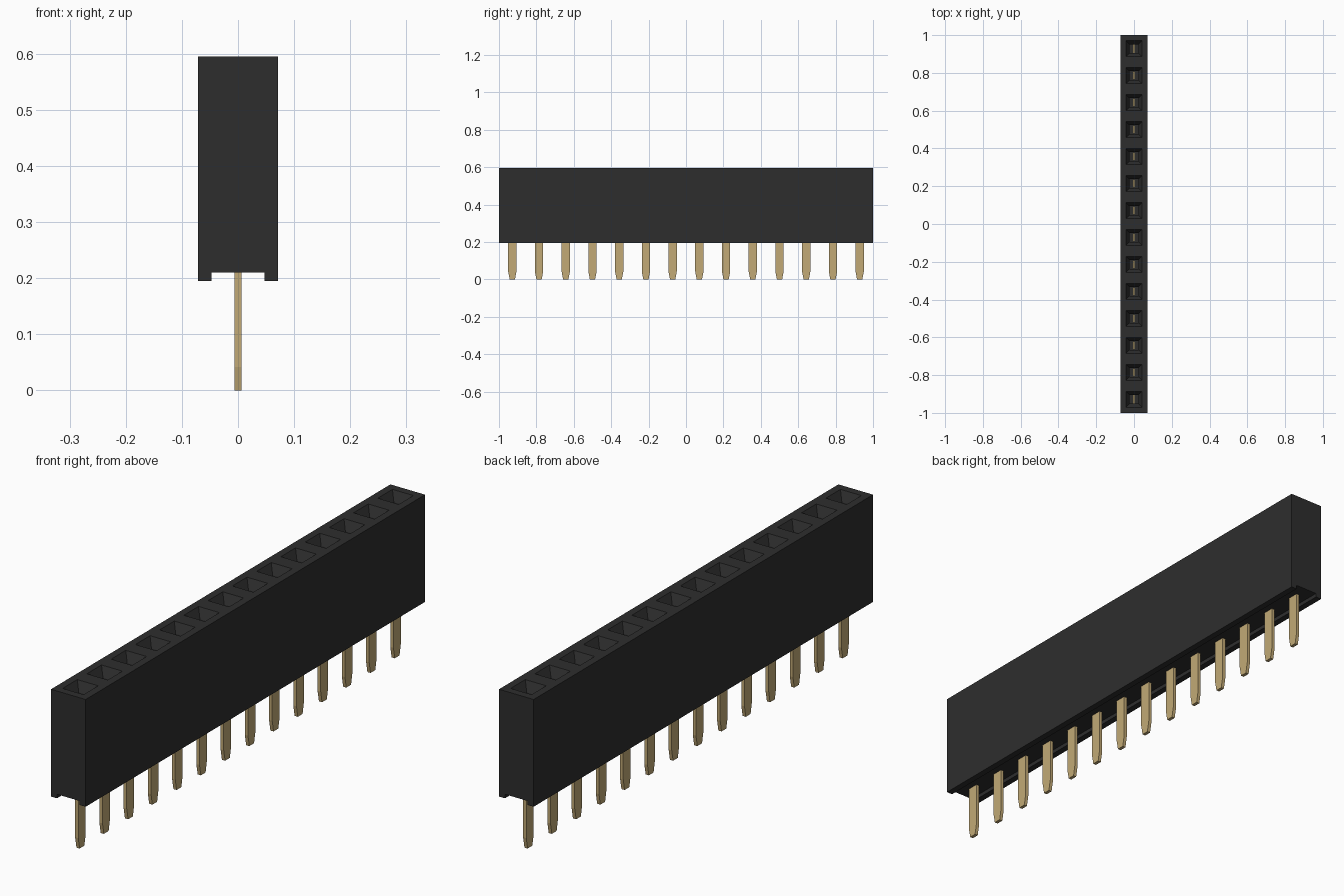
import bpy
import bmesh

COUNT = 14
PITCH = 2 / COUNT
HALF = PITCH / 2
TOP, BASE, GROOVE = 0.595, 0.195, 0.21

cube = bpy.data.objects.get("Cube")
if cube:
    bpy.data.objects.remove(cube)


def make_material(name, color, roughness, metallic=0.0):
    mat = bpy.data.materials.new(name)
    mat.use_nodes = True
    mat.diffuse_color = (*color, 1)
    bsdf = mat.node_tree.nodes["Principled BSDF"]
    bsdf.inputs["Base Color"].default_value = (*color, 1)
    bsdf.inputs["Roughness"].default_value = roughness
    bsdf.inputs["Metallic"].default_value = metallic
    return mat


def finish(bm, name, mat):
    bmesh.ops.remove_doubles(bm, verts=bm.verts, dist=0.0001)
    bmesh.ops.recalc_face_normals(bm, faces=bm.faces)
    mesh = bpy.data.meshes.new(name)
    bm.to_mesh(mesh)
    bm.free()
    mesh.materials.append(mat)
    return mesh


def add_object(name, mesh, y=0):
    obj = bpy.data.objects.new(name, mesh)
    obj.location.y = y
    bpy.context.collection.objects.link(obj)
    return obj


def loft(bm, rings):
    """Join consecutive vertex rings with quads."""
    for a, b in zip(rings, rings[1:]):
        for i in range(len(a)):
            j = (i + 1) % len(a)
            bm.faces.new((a[i], a[j], b[j], b[i]))


def rect_ring(bm, hx, hy, z, y=0):
    corners = ((-1, -1), (1, -1), (1, 1), (-1, 1))
    return [bm.verts.new((sx * hx, y + sy * hy, z)) for sx, sy in corners]


black = make_material("black plastic", (0.027, 0.027, 0.027), 0.6)
gold = make_material("gold contact", (0.54, 0.40, 0.18), 0.5)
centres = [-1 + PITCH * (i + 0.5) for i in range(COUNT)]

# Housing: bottom-grooved walls and ends, with a funnel socket in each top cell
bm = bmesh.new()
profile = [(-HALF, TOP), (-HALF, BASE), (-0.047, BASE), (-0.047, GROOVE),
           (0.047, GROOVE), (0.047, BASE), (HALF, BASE), (HALF, TOP)]
stations = [-1 + PITCH * i for i in range(COUNT + 1)]
sections = [[bm.verts.new((x, y, z)) for x, z in profile] for y in stations]
for a, b in zip(sections, sections[1:]):
    for i in range(len(profile) - 1):
        bm.faces.new((a[i], a[i + 1], b[i + 1], b[i]))
for end in (sections[0], sections[-1]):
    bm.faces.new(end)
for y in centres:
    rings = [rect_ring(bm, half, half, z, y) for half, z in
             ((HALF, TOP), (0.043, TOP), (0.023, 0.56), (0.023, 0.25))]
    loft(bm, rings)
    bm.faces.new(rings[-1])
add_object("housing", finish(bm, "housing", black))

# Flat contact pins with tips tapered along the row
bm = bmesh.new()
rings = [rect_ring(bm, 0.0065, hy, z) for hy, z in
         ((0.014, 0), (0.022, 0.042), (0.022, 0.32))]
loft(bm, rings)
bm.faces.new(rings[0])
bm.faces.new(rings[-1])
pin_mesh = finish(bm, "contact_pin", gold)
for number, y in enumerate(centres, 1):
    add_object(f"contact_pin_{number}", pin_mesh, y)
